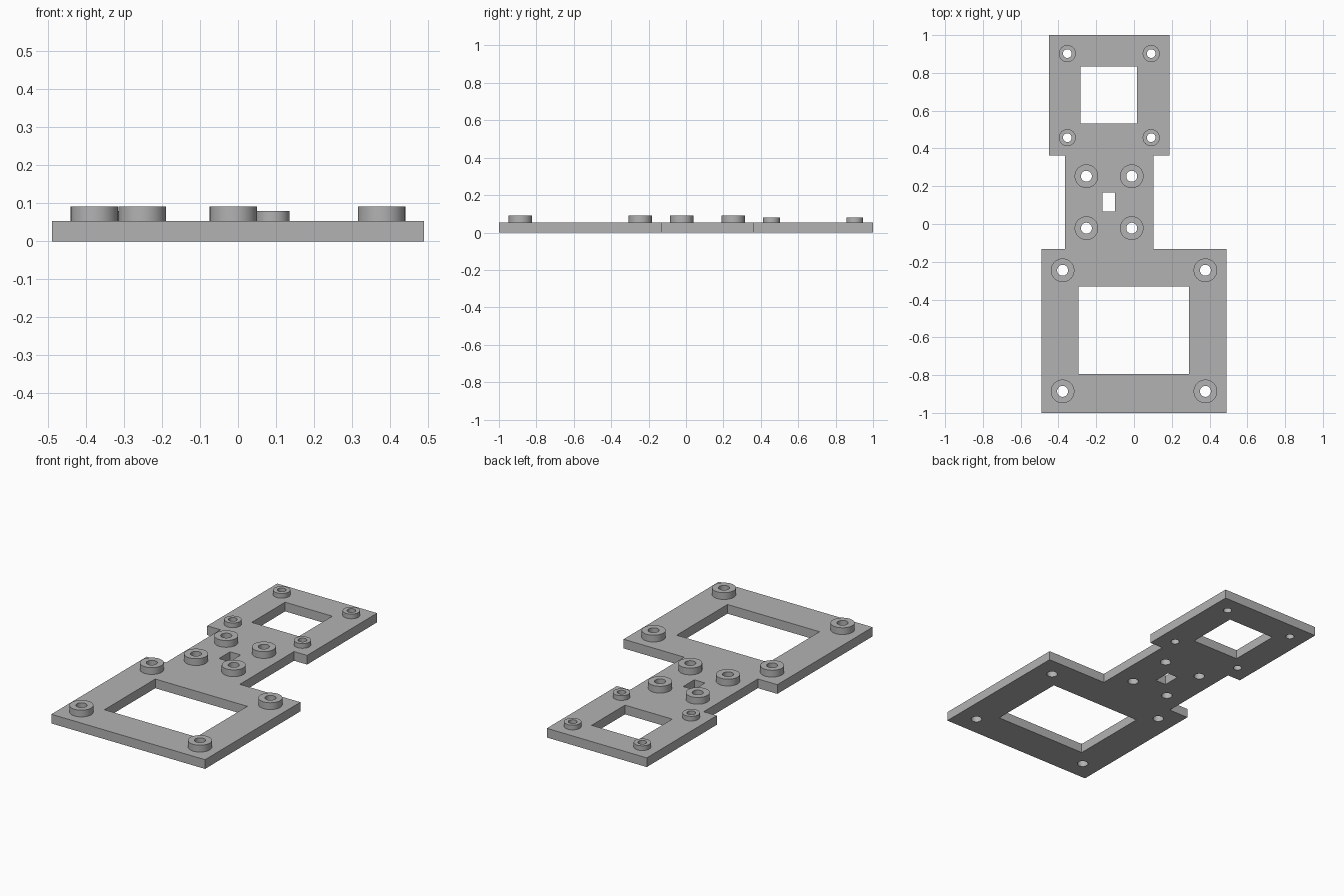
import bpy, bmesh, math

cube = bpy.data.objects.get("Cube")
if cube:
    bpy.data.objects.remove(cube, do_unlink=True)

PLATE_TOP = 0.053

grey = bpy.data.materials.new("matte grey")
grey.use_nodes = True
colour = (0.45, 0.45, 0.45, 1)
grey.diffuse_color = colour
grey.node_tree.nodes["Principled BSDF"].inputs["Base Color"].default_value = colour


def rectangle(x0, x1, y0, y1):
    return [(x0, y0), (x1, y0), (x1, y1), (x0, y1)]


def circle(cx, cy, r, sides=48):
    turn = math.tau / sides
    return [(cx + r * math.cos(i * turn), cy + r * math.sin(i * turn)) for i in range(sides)]


def extrude_loops(name, loops, z0, z1):
    """Fill closed loops (inner ones become holes) and extrude from z0 to z1."""
    curve = bpy.data.curves.new(name + "_profile", "CURVE")
    curve.dimensions = "2D"
    curve.fill_mode = "BOTH"
    curve.extrude = (z1 - z0) / 2
    for loop in loops:
        spline = curve.splines.new("POLY")
        spline.points.add(len(loop) - 1)
        for point, (x, y) in zip(spline.points, loop):
            point.co = (x, y, 0, 1)
        spline.use_cyclic_u = True
    profile = bpy.data.objects.new(name + "_profile", curve)
    bpy.context.collection.objects.link(profile)
    bpy.context.view_layer.update()
    depsgraph = bpy.context.evaluated_depsgraph_get()
    mesh = bpy.data.meshes.new_from_object(profile.evaluated_get(depsgraph))
    bpy.data.objects.remove(profile, do_unlink=True)
    bpy.data.curves.remove(curve)

    # Weld caps to walls and set the part at its height
    bm = bmesh.new()
    bm.from_mesh(mesh)
    bmesh.ops.remove_doubles(bm, verts=bm.verts, dist=0.0001)
    bmesh.ops.recalc_face_normals(bm, faces=bm.faces)
    bmesh.ops.translate(bm, verts=bm.verts, vec=(0, 0, (z0 + z1) / 2))
    bm.to_mesh(mesh)
    bm.free()
    mesh.name = name
    mesh.materials.clear()
    mesh.materials.append(grey)
    obj = bpy.data.objects.new(name, mesh)
    bpy.context.collection.objects.link(obj)
    bpy.ops.object.select_all(action="DESELECT")
    obj.select_set(True)
    bpy.context.view_layer.objects.active = obj
    bpy.ops.object.shade_smooth_by_angle(angle=math.radians(30))
    return obj


# Standoff groups: name, x positions, y positions, outer radius, hole radius, top
groups = [
    ("front_standoff", (-0.378, 0.378), (-0.886, -0.245), 0.0625, 0.029, 0.092),
    ("middle_standoff", (-0.252, -0.012), (-0.022, 0.253), 0.0625, 0.029, 0.092),
    ("back_standoff", (-0.353, 0.091), (0.457, 0.902), 0.045, 0.023, 0.08),
]

# Stepped plate outline with three rectangular windows
outline = [(-0.49, -1), (0.49, -1), (0.49, -0.132), (0.104, -0.132),
           (0.104, 0.362), (0.187, 0.362), (0.187, 1), (-0.45, 1),
           (-0.45, 0.362), (-0.366, 0.362), (-0.366, -0.132), (-0.49, -0.132)]
plate_loops = [outline,
               rectangle(-0.295, 0.292, -0.795, -0.332),
               rectangle(-0.168, -0.1, 0.067, 0.168),
               rectangle(-0.284, 0.017, 0.531, 0.835)]

# Ring standoffs, their screw holes continuing through the plate
for name, xs, ys, outer, hole, top in groups:
    for y, row in zip(ys, ("front", "back")):
        for x, side in zip(xs, ("right", "left")):
            bore = circle(x, y, hole)
            plate_loops.append(bore)
            extrude_loops(f"{name}_{row}_{side}", [circle(x, y, outer), bore], PLATE_TOP, top)

extrude_loops("base_plate", plate_loops, 0, PLATE_TOP)
